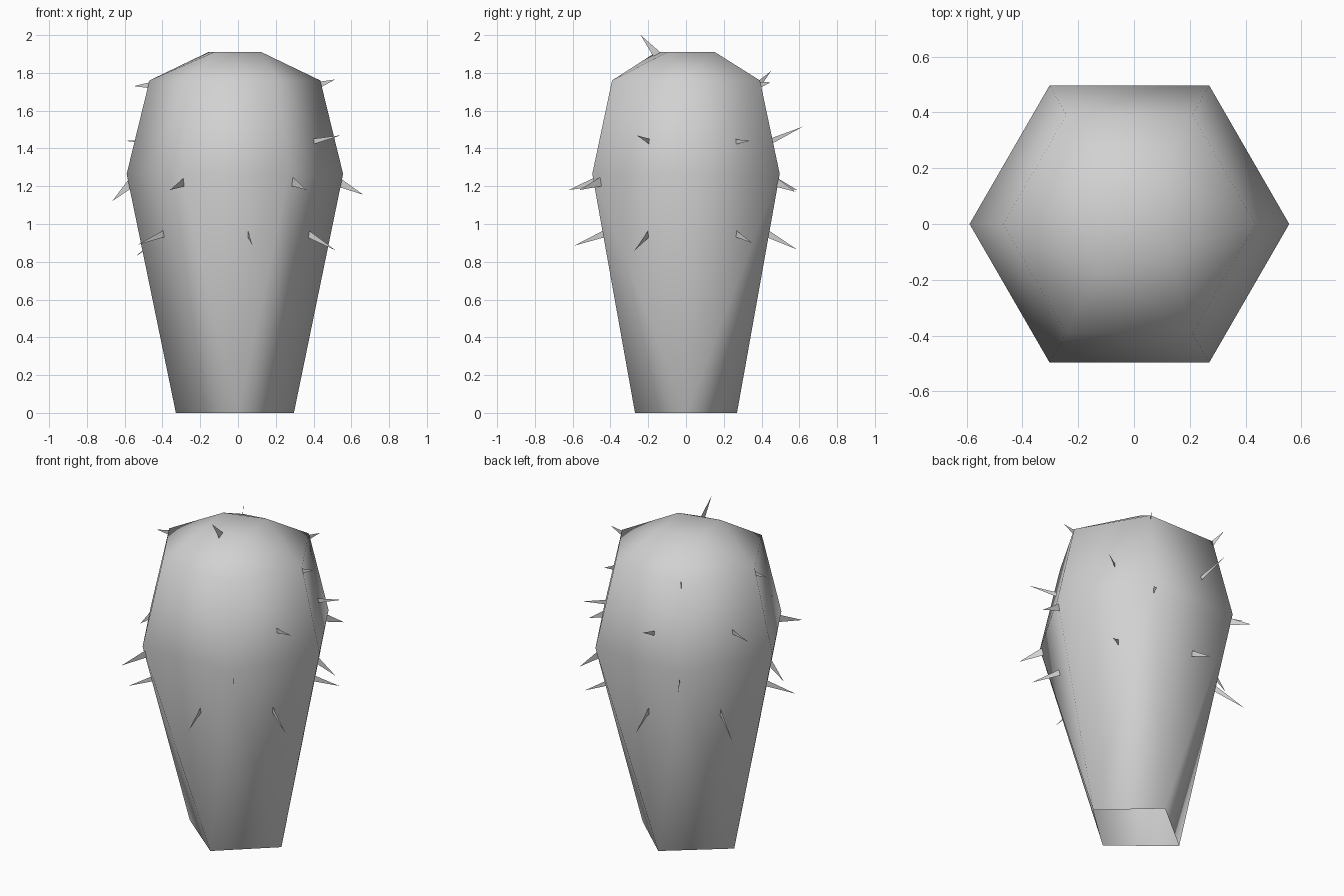
import bpy
import bmesh
from math import sin, cos, radians
from mathutils import Vector

if "Cube" in bpy.data.objects:
    bpy.data.objects.remove(bpy.data.objects["Cube"], do_unlink=True)

CENTER = Vector((-0.0165, 0, 0))

grey = bpy.data.materials.new("plain grey")
grey.use_nodes = True
grey.diffuse_color = (0.64, 0.64, 0.64, 1)
grey.node_tree.nodes["Principled BSDF"].inputs["Base Color"].default_value = (0.64, 0.64, 0.64, 1)


def polar(angle, radius, z):
    a = radians(angle)
    return CENTER + Vector((radius * cos(a), radius * sin(a), z))


def finish(name, bm):
    mesh = bpy.data.meshes.new(name)
    bm.to_mesh(mesh)
    bm.free()
    mesh.materials.append(grey)
    obj = bpy.data.objects.new(name, mesh)
    bpy.context.collection.objects.link(obj)
    return obj


# Body: six-sided barrel drawn in to four corners at the base and crown
bm = bmesh.new()
for radius, z in ((0.573, 1.265), (0.452, 1.76)):
    for k in range(6):
        bm.verts.new(polar(60 * k, radius, z))
base = ((0.3125, 0), (-0.3125, 0), (0.0165, 0.27), (0.0165, -0.27))
crown = ((0.1, 0.153), (-0.14, 0.08), (-0.11, -0.158), (0.14, -0.1))
for corners, z in ((base, 0), (crown, 1.91)):
    for x, y in corners:
        bm.verts.new(CENTER + Vector((x, y, z)))
bmesh.ops.convex_hull(bm, input=bm.verts[:])
bmesh.ops.dissolve_limit(bm, angle_limit=radians(1), verts=bm.verts[:], edges=bm.edges[:])
bmesh.ops.recalc_face_normals(bm, faces=bm.faces[:])

# The base is open
bottom = [f for f in bm.faces if f.normal.z < -0.9]
bmesh.ops.delete(bm, geom=bottom, context='FACES_ONLY')
for face in bm.faces:
    face.smooth = True
finish("cactus_body", bm)


# Spines: thin upright blades, each with a short base and a sharp tip
def spine(bm, base, tip, width):
    direction = (tip - base).normalized()
    outward = Vector((direction.x, direction.y, 0)).normalized()
    across = outward * -direction.z + Vector((0, 0, 1)) * outward.dot(direction)
    corners = (base + across * width / 2, base - across * width / 2, tip)
    bm.faces.new([bm.verts.new(p) for p in corners])


# Each row: base radius, base height, blade width, {angle: (tip radius, tip height)}
rows = {
    "lower_spines": (0.42, 0.955, 0.04,
                     {-27: (0.6, 0.86), -81: (0.6, 0.885), 37: (0.58, 0.9),
                      95: (0.59, 0.865), 149: (0.61, 0.83), -149: (0.6, 0.89)}),
    "middle_spines": (0.54, 1.225, 0.05,
                      {0: (0.68, 1.155), 60: (0.67, 1.17), 120: (0.68, 1.18),
                       180: (0.65, 1.12), -56: (0.68, 1.18), -119: (0.71, 1.18)}),
    "upper_spines": (0.45, 1.435, 0.03,
                     {-25: (0.62, 1.47), 35: (0.59, 1.44),
                      101: (0.63, 1.515), 157: (0.63, 1.44)}),
    "shoulder_spines": (0.44, 1.735, 0.035,
                        {0: (0.53, 1.765), 60: (0.52, 1.75),
                         120: (0.52, 1.81), 180: (0.535, 1.73)}),
}
for name, (base_r, base_z, width, tips) in rows.items():
    bm = bmesh.new()
    for angle, (tip_r, tip_z) in tips.items():
        spine(bm, polar(angle, base_r, base_z), polar(angle, tip_r, tip_z), width)
    finish(name, bm)

# Single spine leaning forward from the crown
bm = bmesh.new()
spine(bm, Vector((-0.008, -0.14, 1.88)), Vector((-0.008, -0.24, 2.0)), 0.05)
finish("crown_spine", bm)
